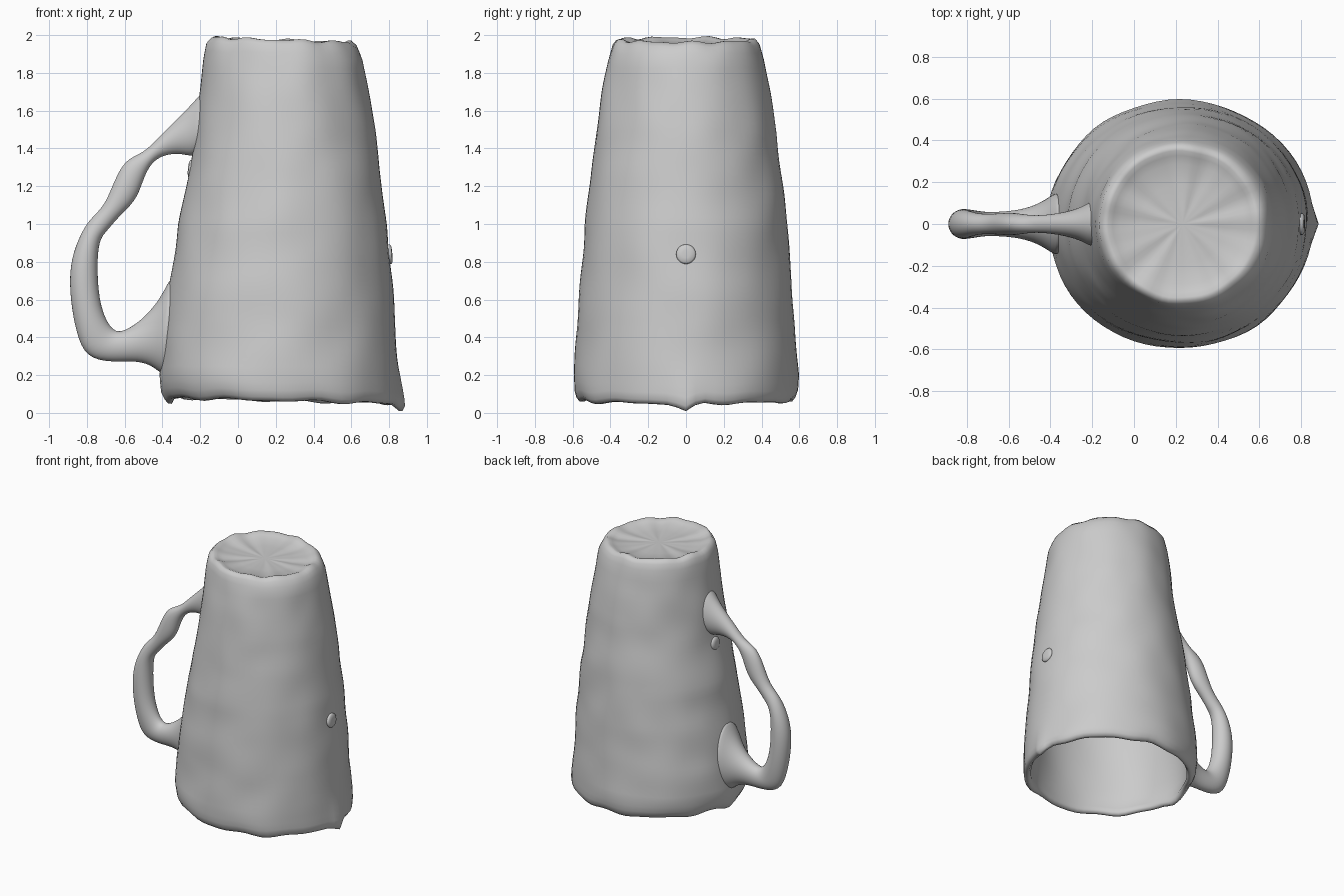
import bpy, bmesh, math
from mathutils import Vector, noise

if "Cube" in bpy.data.objects:
    bpy.data.objects.remove(bpy.data.objects["Cube"])

N = 72


def make_object(name, rings, subdiv=0):
    # Skin a list of closed rings, capping both ends with a fan
    bm = bmesh.new()
    loops = [[bm.verts.new(p) for p in r] for r in rings]
    for a, b in zip(loops, loops[1:]):
        n = len(a)
        for i in range(n):
            j = (i + 1) % n
            bm.faces.new((a[i], a[j], b[j], b[i]))
    for lp in (loops[0], loops[-1]):
        c = bm.verts.new(sum((v.co for v in lp), Vector()) / len(lp))
        for i in range(len(lp)):
            bm.faces.new((lp[i], lp[(i + 1) % len(lp)], c))
    bmesh.ops.recalc_face_normals(bm, faces=bm.faces)
    me = bpy.data.meshes.new(name)
    bm.to_mesh(me)
    bm.free()
    me.shade_smooth()
    ob = bpy.data.objects.new(name, me)
    bpy.context.collection.objects.link(ob)
    if subdiv:
        m = ob.modifiers.new("Subdivision", 'SUBSURF')
        m.levels = m.render_levels = subdiv
    return ob


# Upturned cup: outer wall stations as (z, left x, right x, half depth)
WALL = [(1.975, -.14, .60, .37), (1.95, -.165, .63, .39), (1.88, -.18, .66, .412),
        (1.7, -.20, .69, .445), (1.5, -.225, .725, .475), (1.3, -.25, .75, .50),
        (1.0, -.315, .79, .535), (0.7, -.36, .815, .56), (0.4, -.40, .84, .58),
        (0.2, -.415, .85, .595), (0.12, -.405, .855, .592), (0.08, -.385, .855, .58)]


def wall_at(z):
    if z >= WALL[0][0]:
        return WALL[0][1:]
    for a, b in zip(WALL, WALL[1:]):
        if z >= b[0]:
            t = (a[0] - z) / (a[0] - b[0])
            return [p + (q - p) * t for p, q in zip(a[1:], b[1:])]
    return WALL[-1][1:]


def ring(z, inset=0.0, bumpy=0.010):
    xl, xr, ry = wall_at(z)
    cx, rx = (xl + xr) / 2, (xr - xl) / 2 - inset
    ry -= inset
    low = max(0, 1 - (z - 0.06) / 0.2)          # mouth rim weight
    high = max(0, 1 - (1.97 - z) / 0.12) if z > 1.85 else 0
    pts = []
    for i in range(N):
        a = 2 * math.pi * i / N
        c, s = math.cos(a), math.sin(a)
        d = noise.noise(Vector((c * 2.2, s * 2.2, z * 4))) * bumpy
        x, y = cx + (rx + d) * c, (ry + d) * s
        wave = math.sin(9 * a + 1) * .006 + math.sin(14 * a) * .004
        spike = math.exp(-(min(a, 2 * math.pi - a) / .09) ** 2)
        spur = math.exp(-((a - math.pi) / .13) ** 2)
        dz = low * (wave - .015 * c - .045 * spike - .025 * spur)
        x += low * .03 * spike
        dz += high * (wave * .8 - .012 * c) * min(1, rx / .3)
        pts.append(Vector((x, y, z + dz)))
    return pts


outer_z = [1.95 - 1.83 * i / 44 for i in range(45)]
rings = [ring(1.945, .30), ring(1.945, .20), ring(1.952, .10), ring(1.965, .05),
         ring(1.975, .018), ring(1.975)]
rings += [ring(z) for z in outer_z]
rings += [ring(.085), ring(.065, .015), ring(.063, .035), ring(.085, .05)]
rings += [ring(.12 + 1.7 * i / 24, .055, .006) for i in range(25)]
rings += [ring(1.865, .09), ring(1.875, .16), ring(1.875, .3)]
make_object("cup_body", rings)

# Handle: (outer x, outer z, inner x, inner z, half depth)
HANDLE = [(-.16, 1.74, -.21, 1.36, .13), (-.24, 1.64, -.25, 1.355, .085),
          (-.33, 1.55, -.32, 1.375, .06), (-.42, 1.46, -.41, 1.36, .045),
          (-.50, 1.375, -.47, 1.31, .042), (-.60, 1.345, -.505, 1.22, .052),
          (-.66, 1.22, -.54, 1.12, .058), (-.71, 1.09, -.63, 1.04, .05),
          (-.785, 1.03, -.69, .965, .05), (-.845, .93, -.735, .92, .062),
          (-.895, .78, -.745, .78, .075), (-.89, .60, -.735, .60, .075),
          (-.86, .43, -.695, .48, .07), (-.81, .29, -.645, .425, .06),
          (-.67, .265, -.59, .44, .06), (-.53, .275, -.50, .50, .075),
          (-.44, .24, -.40, .62, .12), (-.37, .16, -.335, .78, .18)]
M = 12
hr = []
for ox, oz, ix, iz, w in HANDLE:
    mid = Vector(((ox + ix) / 2, 0, (oz + iz) / 2))
    half = Vector(((ox - ix) / 2, 0, (oz - iz) / 2))
    hr.append([mid + half * math.cos(t) * 1.02 + Vector((0, w * math.sin(t), 0))
               for t in (2 * math.pi * k / M for k in range(M))])
make_object("handle", hr, 2)


def knob(name, centre, direction, radius, height):
    # Small raised round pimple on the cup wall
    rot = Vector(direction).to_track_quat('Z', 'Y')
    prof = [(1, -.6), (1, .3), (.85, .8), (.4, 1)]
    make_object(name, [[Vector(centre) + rot @ Vector((radius * r * math.cos(t),
                        radius * r * math.sin(t), height * h))
                        for t in (2 * math.pi * k / 20 for k in range(20))]
                       for r, h in prof])


# Surface blemishes: pimple opposite the handle, lump under the handle root
knob("side_pimple", (.803, 0, .84), (1, 0, .08), .052, .014)
knob("handle_root_lump", (-.245, 0, 1.29), (-1, 0, .1), .05, .02)
